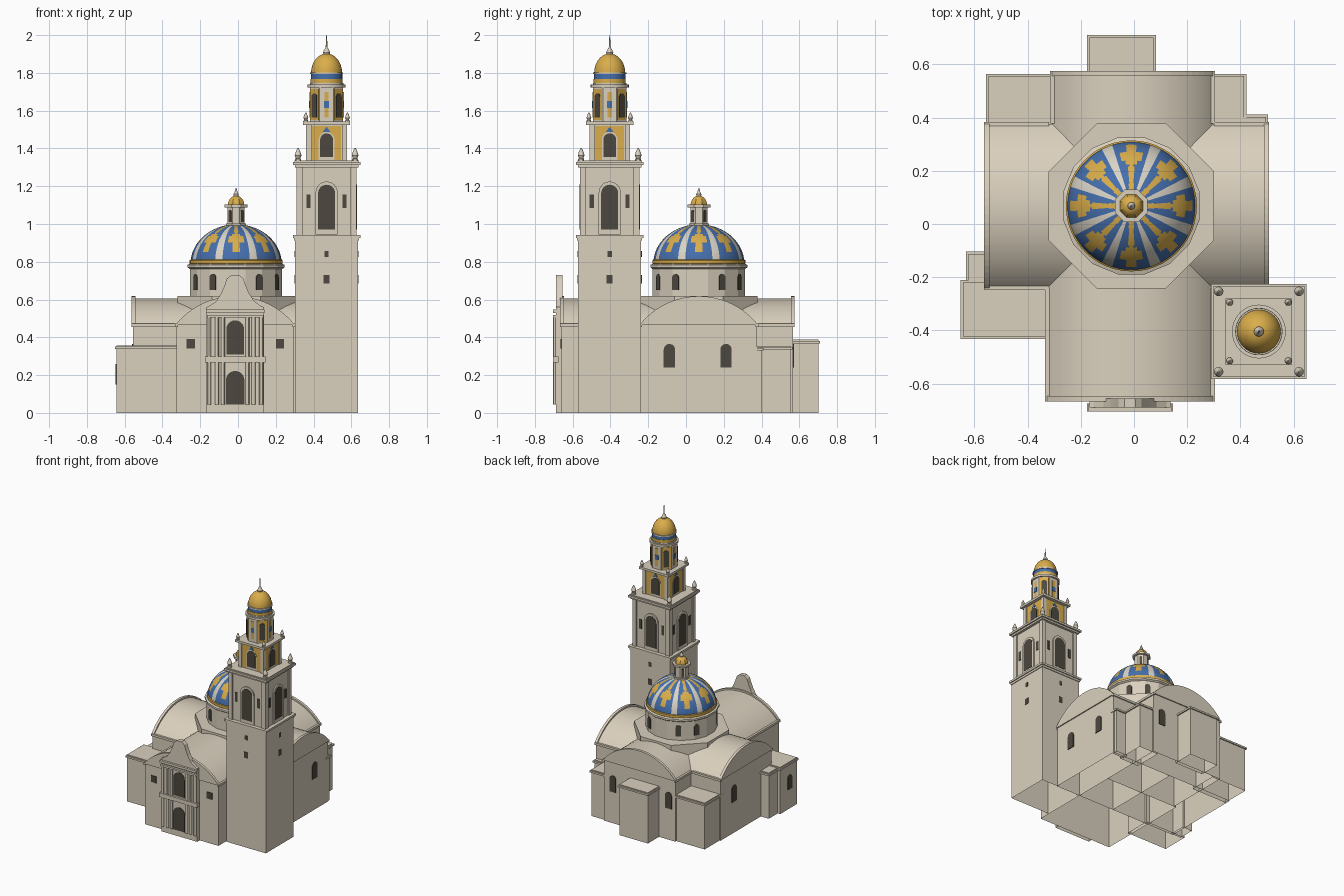
import bpy, bmesh, math
from math import pi, cos, sin, sqrt, radians
from mathutils import Vector

if "Cube" in bpy.data.objects:
    bpy.data.objects.remove(bpy.data.objects["Cube"])

def material(name, c):
    m = bpy.data.materials.new(name)
    m.diffuse_color = (*c, 1)
    m.use_nodes = True
    m.node_tree.nodes["Principled BSDF"].inputs["Base Color"].default_value = m.diffuse_color
    return m

STONE = material("stone", (0.70, 0.63, 0.51))
PALE = material("pale_tile", (0.70, 0.66, 0.57))
GOLD = material("gold_tile", (0.70, 0.42, 0.07))
BLUE = material("blue_tile", (0.06, 0.16, 0.42))
DARK = material("dark_opening", (0.075, 0.065, 0.05))
FRONT, RIGHT, BACK, LEFT = -pi / 2, 0, pi / 2, pi
SIDES = (FRONT, RIGHT, BACK, LEFT)

def finish(name, bm, mats, smooth=False):
    bmesh.ops.recalc_face_normals(bm, faces=bm.faces[:])
    # the building is open underneath
    under = [f for f in bm.faces if all(v.co.z < 1e-4 for v in f.verts)]
    bmesh.ops.delete(bm, geom=under, context='FACES')
    me = bpy.data.meshes.new(name)
    bm.to_mesh(me)
    bm.free()
    for m in mats:
        me.materials.append(m)
    ob = bpy.data.objects.new(name, me)
    bpy.context.collection.objects.link(ob)
    if smooth:
        bpy.ops.object.select_all(action='DESELECT')
        ob.select_set(True)
        bpy.context.view_layer.objects.active = ob
        bpy.ops.object.shade_smooth_by_angle(angle=radians(30))
    return ob

def box(name, x0, x1, y0, y1, z0, z1, mat=STONE):
    bm = bmesh.new()
    bmesh.ops.create_cube(bm, size=1)
    for v in bm.verts:
        v.co = ((x0 + x1) / 2 + v.co.x * (x1 - x0), (y0 + y1) / 2 + v.co.y * (y1 - y0),
                (z0 + z1) / 2 + v.co.z * (z1 - z0))
    return finish(name, bm, [mat])

def square(name, c, half, z0, z1, mat=STONE):
    return box(name, c[0] - half, c[0] + half, c[1] - half, c[1] + half, z0, z1, mat)

def prism(name, pts, origin, a, d0, d1, mat=STONE, smooth=False):
    """Extrude an upright outline (across, up) outward along direction a."""
    n, u = Vector((cos(a), sin(a), 0)), Vector((-sin(a), cos(a), 0))
    o = Vector((origin[0], origin[1], 0))
    bm = bmesh.new()
    rows = [[bm.verts.new(o + u * p + n * d + Vector((0, 0, q))) for p, q in pts] for d in (d0, d1)]
    bm.faces.new(rows[0])
    bm.faces.new(rows[1])
    for i in range(len(pts)):
        j = (i + 1) % len(pts)
        bm.faces.new((rows[0][i], rows[0][j], rows[1][j], rows[1][i]))
    return finish(name, bm, [mat], smooth)

def rect(w, z0, z1, off=0):
    return [(off - w, z0), (off + w, z0), (off + w, z1), (off - w, z1)]

def arch(w, z0, z1, off=0):
    return [(off - w, z0), (off + w, z0)] + [
        (off + w * cos(pi * i / 12), z1 - w + w * sin(pi * i / 12)) for i in range(13)]

def lathe(name, c, prof, n, mats=(STONE,), rule=None, phase=0.0, smooth=True):
    """Revolve (radius, height) points; the rule picks a material from angle, radius, height."""
    bm = bmesh.new()
    rings = [[bm.verts.new((c[0] + r * cos(phase + 2 * pi * i / n), c[1] + r * sin(phase + 2 * pi * i / n), z))
              for i in range(n)] for r, z in prof]
    for a, b in zip(rings, rings[1:]):
        for i in range(n):
            bm.faces.new((a[i], a[(i + 1) % n], b[(i + 1) % n], b[i]))
    bm.faces.new(rings[0])
    bm.faces.new(rings[-1])
    if rule:
        for f in bm.faces:
            p = f.calc_center_median() - Vector((c[0], c[1], 0))
            f.material_index = rule(math.atan2(p.y, p.x), math.hypot(p.x, p.y), p.z)
    return finish(name, bm, mats, smooth)

def octagon(name, c, apothem, z0, z1, mat=STONE):
    r = apothem / cos(pi / 8)
    return lathe(name, c, [(r, z0), (r, z1)], 8, (mat,), phase=pi / 8, smooth=False)

def dome_profile(r, z, h, rtop, steps):
    t1 = math.acos(rtop / r)
    return [(r * cos(t1 * i / steps), z + h * sin(t1 * i / steps)) for i in range(steps + 1)]

# --- barrel-vaulted arms of the cross plan ---
def vault(w, z_eave, z_top):
    h = z_top - z_eave
    R = (w * w + h * h) / (2 * h)
    t = math.asin(w / R)
    return [(-w, 0), (w, 0)] + [(R * sin(t - 2 * t * i / 24), z_top - R + R * cos(t - 2 * t * i / 24))
                                for i in range(25)]

C = (-0.01, 0.068)
for name, o, a, reach, w in (("nave", (-0.015, C[1]), FRONT, 0.735, 0.311), ("right_transept", C, RIGHT, 0.518, 0.308),
                             ("apse", (-0.005, C[1]), BACK, 0.507, 0.302), ("left_transept", C, LEFT, 0.553, 0.308)):
    prism(name, vault(w, 0.46, 0.605), o, a, 0, reach - 0.008, smooth=True)
    prism(name + "_gable_coping", vault(w + 0.006, 0.465, 0.618)[2:], o, a, reach - 0.02, reach)
    for s in (-1, 1):
        prism(name + "_eave", rect(0.008, 0.455, 0.472, s * w), o, a, 0.31, reach)

# --- low side chapels with a moulding round the top ---
for name, x0, x1, y0, y1, h in (
        ("back_left_chapel", -0.547, -0.25, 0.34, 0.555, 0.355), ("back_right_chapel", 0.25, 0.413, 0.34, 0.555, 0.355),
        ("sacristy", -0.168, 0.074, 0.54, 0.701, 0.388), ("front_left_chapel", -0.643, -0.30, -0.423, -0.22, 0.358),
        ("left_buttress", -0.622, -0.54, -0.235, -0.113, 0.35), ("right_buttress", 0.40, 0.495, 0.36, 0.402, 0.35)):
    box(name, x0, x1, y0, y1, 0, h)
    box(name + "_moulding", x0 - 0.009, x1 + 0.009, y0 - 0.009, y1 + 0.009, h - 0.02, h - 0.007)

# --- church windows ---
for x in (-0.25, 0.222):
    prism("front_window", rect(0.022, 0.34, 0.39), (x, -0.659), FRONT, -0.003, 0.005, DARK)
    prism("back_window", arch(0.027, 0.24, 0.365), (x, 0.567), BACK, -0.003, 0.005, DARK)
for y in (-0.088, 0.212):
    prism("right_window", arch(0.03, 0.24, 0.365), (0.50, y), RIGHT, -0.003, 0.005, DARK)
prism("left_window", arch(0.03, 0.24, 0.365), (-0.555, 0.212), LEFT, -0.003, 0.005, DARK)
prism("chapel_window", arch(0.025, 0.15, 0.26), (-0.643, -0.335), LEFT, -0.003, 0.005, DARK)

# --- carved entrance front ---
E = (-0.015, -0.665)
half = [(0.152, 0), (0.152, 0.56), (0.138, 0.565), (0.10, 0.592), (0.073, 0.635), (0.056, 0.675), (0.043, 0.712), (0.02, 0.73)]
prism("entrance_front", half + [(-u, z) for u, z in reversed(half)], E, FRONT, -0.01, 0.024)
for z0, z1, w in ((0.268, 0.298, 0.161), (0.505, 0.518, 0.15), (0.53, 0.548, 0.155)):
    prism("entrance_cornice", rect(w, z0, z1), E, FRONT, 0.01, 0.04)
for s in (-1, 1):
    for off in (0.065, 0.097, 0.138):
        for z0, z1 in ((0.045, 0.27), (0.295, 0.51)):
            lathe("entrance_column", (E[0] + s * off, E[1] - 0.027), [(0.011, z0), (0.011, z1)], 12)
prism("doorway", arch(0.049, 0.045, 0.222), E, FRONT, 0.02, 0.028, DARK)
prism("upper_doorway", arch(0.047, 0.308, 0.49), E, FRONT, 0.02, 0.028, DARK)

# --- octagonal base, drum and tiled dome ---
octagon("crossing_base", C, 0.311, 0.40, 0.62)
lathe("drum", C, [(0.249, 0.61), (0.249, 0.77)], 16, smooth=False, phase=pi / 16)
for i in range(12):
    if i % 3:   # two windows between each pair of arms
        prism("drum_window", arch(0.019, 0.65, 0.735), C, i * pi / 6, 0.24, 0.25, DARK)
lathe("drum_cornice", C, [(0.25, 0.762), (0.262, 0.77), (0.262, 0.784), (0.245, 0.79)], 16, smooth=False, phase=pi / 16)
lathe("dome_gold_band", C, [(0.242, 0.785), (0.246, 0.79), (0.246, 0.808), (0.238, 0.813)], 48, (GOLD,))

def dome_rule(a, r, z):
    k = abs((a + pi / 8) % (pi / 4) - pi / 8)   # angle from nearest cross axis
    across = r * sin(k)
    if pi / 8 - k < radians(4.6):
        return 1
    if 0.168 < r < 0.206 and across < 0.040:
        return 2
    if (0.155 < r < 0.229 and across < 0.019) or (r <= 0.155 and across < 0.0095):
        return 2
    return 0

lathe("tiled_dome", C, dome_profile(0.241, 0.79, 0.208, 0.045, 32), 144, (BLUE, PALE, GOLD), dome_rule)

# --- lantern on the dome ---
octagon("lantern", C, 0.045, 0.98, 1.09)
octagon("lantern_base", C, 0.053, 0.985, 1.003)
octagon("lantern_cornice", C, 0.061, 1.088, 1.102)
for i in range(4):
    prism("lantern_window", arch(0.01, 1.01, 1.075), C, pi / 4 + i * pi / 2, 0.04, 0.048, DARK)
lathe("lantern_dome", C, dome_profile(0.047, 1.10, 0.05, 0.008, 8), 8, (GOLD,), phase=pi / 8)
lathe("lantern_finial", C, [(0.012, 1.145), (0.014, 1.158), (0.008, 1.168), (0.002, 1.19)], 12)

# --- bell tower ---
T = (0.469, -0.404)
square("tower_shaft", T, 0.167, 0, 0.92)
square("shaft_cornice", T, 0.179, 0.927, 0.942)
square("shaft_cornice_lower", T, 0.172, 0.912, 0.927)
square("belfry", T, 0.149, 0.94, 1.315)
square("belfry_cornice_lower", T, 0.168, 1.30, 1.313)
square("belfry_cornice", T, 0.179, 1.313, 1.328)
square("belfry_cornice_top", T, 0.171, 1.328, 1.335)
square("upper_belfry", T, 0.10, 1.33, 1.525)
square("upper_belfry_cornice", T, 0.125, 1.525, 1.542)
octagon("top_stage", T, 0.088, 1.54, 1.73)
lathe("top_stage_cornice", T, [(0.101, 1.722), (0.101, 1.738)], 32)
for a in SIDES:
    prism("shaft_window", rect(0.016, 0.685, 0.73), T, a, 0.162, 0.17, DARK)
    prism("shaft_slot", rect(0.011, 0.825, 0.857), T, a, 0.162, 0.17, DARK)
    prism("belfry_surround", arch(0.058, 0.945, 1.225), T, a, 0.145, 0.158)
    prism("belfry_opening", arch(0.045, 0.97, 1.208), T, a, 0.152, 0.160, DARK)
    prism("gold_panel", rect(0.077, 1.34, 1.52), T, a, 0.095, 0.103, GOLD)
    prism("upper_surround", arch(0.042, 1.34, 1.488), T, a, 0.097, 0.105)
    prism("upper_opening", arch(0.034, 1.355, 1.48), T, a, 0.1, 0.108, DARK)
    prism("blue_keystone", [(-0.02, 1.488), (0.02, 1.488), (0, 1.515)], T, a, 0.099, 0.107, BLUE)
    prism("gold_strip", rect(0.011, 1.565, 1.70), T, a, 0.085, 0.091, GOLD)
    prism("blue_tile_square", rect(0.013, 1.615, 1.65), T, a, 0.086, 0.093, BLUE)
    d = a + pi / 4
    prism("top_gold_panel", rect(0.032, 1.55, 1.715), T, d, 0.085, 0.091, GOLD)
    prism("top_opening", arch(0.02, 1.565, 1.692), T, d, 0.087, 0.094, DARK)
    for s in (-1, 1):
        prism("belfry_slot", rect(0.011, 1.085, 1.155, s * 0.095), T, a, 0.145, 0.153, DARK)
        prism("belfry_pilaster", rect(0.016, 0.94, 1.31, s * 0.141), T, a, 0.14, 0.158)
        prism("upper_pilaster", rect(0.013, 1.33, 1.525, s * 0.094), T, a, 0.09, 0.108)
    # corner pinnacles
    for off, z, k in ((0.151, 1.333, 1.0), (0.11, 1.54, 0.72)):
        p = (T[0] + off * sqrt(2) * cos(d), T[1] + off * sqrt(2) * sin(d))
        lathe("pinnacle", p, [(r * k, z + h * k) for r, h in (
            (0.016, -0.005), (0.016, 0.012), (0.011, 0.015), (0.018, 0.03), (0.013, 0.047), (0.003, 0.07))], 12)

# --- tower crown ---
for name, r, z0, z1, mat in (
        ("lower_moulding", 0.089, 1.737, 1.747, STONE), ("gold_ring", 0.085, 1.735, 1.768, GOLD),
        ("blue_ring", 0.083, 1.767, 1.795, BLUE), ("moulding", 0.088, 1.793, 1.803, STONE)):
    lathe("crown_" + name, T, [(r, z0), (r, z1)], 32, (mat,))
lathe("crown_dome", T, dome_profile(0.082, 1.80, 0.102, 0.01, 12), 32, (GOLD,))
lathe("crown_finial", T, [(0.016, 1.895), (0.019, 1.907), (0.014, 1.92), (0.005, 1.935), (0.004, 1.96), (0.0015, 2.0)], 12)
